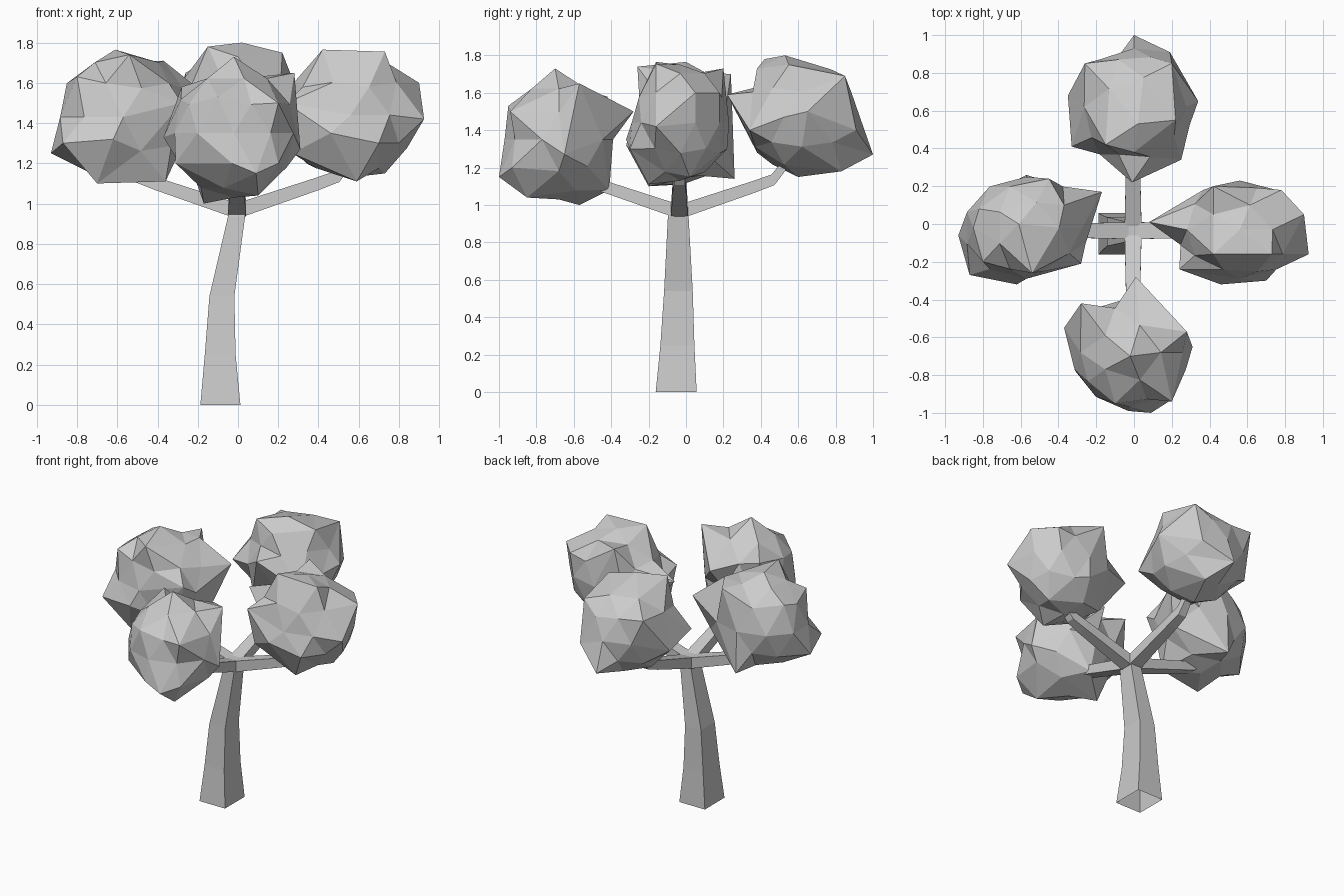
import bpy, bmesh
from math import pi
from mathutils import Vector, Matrix


def make_object(name, bm):
    mesh = bpy.data.meshes.new(name)
    bm.to_mesh(mesh)
    bm.free()
    ob = bpy.data.objects.new(name, mesh)
    bpy.context.collection.objects.link(ob)


def loft(name, rings, closed_start=True):
    """Skin a stack of four-sided rings and cap the ends."""
    bm = bmesh.new()
    loops = [[bm.verts.new(p) for p in ring] for ring in rings]
    for a, b in zip(loops, loops[1:]):
        for i in range(4):
            j = (i + 1) % 4
            bm.faces.new((a[i], a[j], b[j], b[i]))
    if closed_start:
        bm.faces.new(loops[0][::-1])
    bm.faces.new(loops[-1])
    bmesh.ops.recalc_face_normals(bm, faces=bm.faces)
    make_object(name, bm)


# Trunk, open underneath: height, x range, y range
trunk = [(0, -.187, .012, -.162, .057), (.25, -.165, -.012, -.137, .045),
         (.54, -.142, -.018, -.117, .036), (.935, -.05, .035, -.097, .014),
         (1.01, -.04, .03, -.085, .014)]
loft("trunk", [[(x0, y0, z), (x1, y0, z), (x1, y1, z), (x0, y1, z)]
               for z, x0, x1, y0, y1 in trunk], closed_start=False)


# Branches: distance out, height of centre, half width, half thickness
def branch(name, angle, path):
    turn = Matrix.Translation((-.005, -.035, 0)) @ Matrix.Rotation(angle, 4, 'Z')
    loft(name, [[turn @ Vector((d + s * t * .3, w * u, z - s * t))
                 for u, s in ((-1, 1), (1, 1), (1, -1), (-1, -1))]
                for d, z, w, t in path])


arm = [(.02, .97, .045, .035), (.40, 1.098, .036, .03),
       (.50, 1.135, .03, .028), (.56, 1.21, .025, .025)]
for name, angle in (("right_branch", 0), ("back_branch", pi / 2),
                    ("left_branch", pi), ("front_branch", -pi / 2)):
    branch(name, angle, arm)


# Foliage: faceted ball with corners pulled out to key points
def foliage(name, centre, radii, corners):
    bm = bmesh.new()
    bmesh.ops.create_icosphere(bm, subdivisions=2, radius=1)
    c, r = Vector(centre), Vector(radii)
    free = list(bm.verts)
    for p in corners:
        local = Vector([(p[i] - c[i]) / r[i] for i in range(3)])
        v = max(free, key=lambda q: q.co.normalized().dot(local.normalized()))
        free.remove(v)
        v.co = local
    for v in bm.verts:
        v.co = c + v.co * r
    make_object(name, bm)


foliage("left_foliage", (-.57, -.02, 1.43), (.33, .27, .32), [
    (-.93, -.06, 1.25), (-.82, .08, 1.62), (-.61, 0, 1.765), (-.54, -.26, 1.74),
    (-.37, .1, 1.71), (-.17, .17, 1.55), (-.70, -.2, 1.10), (-.36, -.15, 1.11),
    (-.57, .26, 1.14), (-.87, -.27, 1.3), (-.62, -.32, 1.32), (-.28, -.21, 1.5),
    (-.45, .24, 1.7), (-.80, -.2, 1.63), (-.25, .08, 1.3)])
foliage("right_foliage", (.56, -.03, 1.44), (.33, .26, .31), [
    (.08, .01, 1.52), (.42, -.16, 1.765), (.73, -.16, 1.755), (.42, .2, 1.73),
    (.90, .05, 1.60), (.925, -.16, 1.42), (.70, -.30, 1.3), (.46, -.32, 1.35),
    (.24, -.24, 1.5), (.78, .18, 1.6), (.73, .02, 1.15), (.59, -.2, 1.11),
    (.34, .05, 1.2), (.55, .22, 1.3), (.27, -.2, 1.25)])
foliage("front_foliage", (-.02, -.68, 1.35), (.31, .29, .32), [
    (-.02, -.7, 1.73), (.01, -.28, 1.5), (.28, -.57, 1.65), (.31, -.65, 1.27),
    (.09, -1, 1.15), (-.03, -.99, 1.2), (-.17, -.57, 1.0), (-.37, -.55, 1.33),
    (-.31, -.78, 1.2), (-.28, -.42, 1.58), (.2, -.94, 1.5), (-.1, -.95, 1.53),
    (.02, -.41, 1.08), (.1, -.85, 1.04), (.2, -.93, 1.2)])
foliage("back_foliage", (0, .62, 1.47), (.31, .31, .30), [
    (0, 1, 1.27), (.19, .91, 1.4), (.34, .65, 1.5), (.25, .34, 1.4),
    (-.01, .22, 1.59), (-.33, .41, 1.45), (-.35, .68, 1.4), (-.26, .85, 1.65),
    (.02, .53, 1.8), (-.15, .42, 1.78), (.2, .85, 1.69), (.22, .55, 1.75),
    (0, .6, 1.15), (.1, .83, 1.18), (0, .38, 1.73), (-.15, .38, 1.28)])
